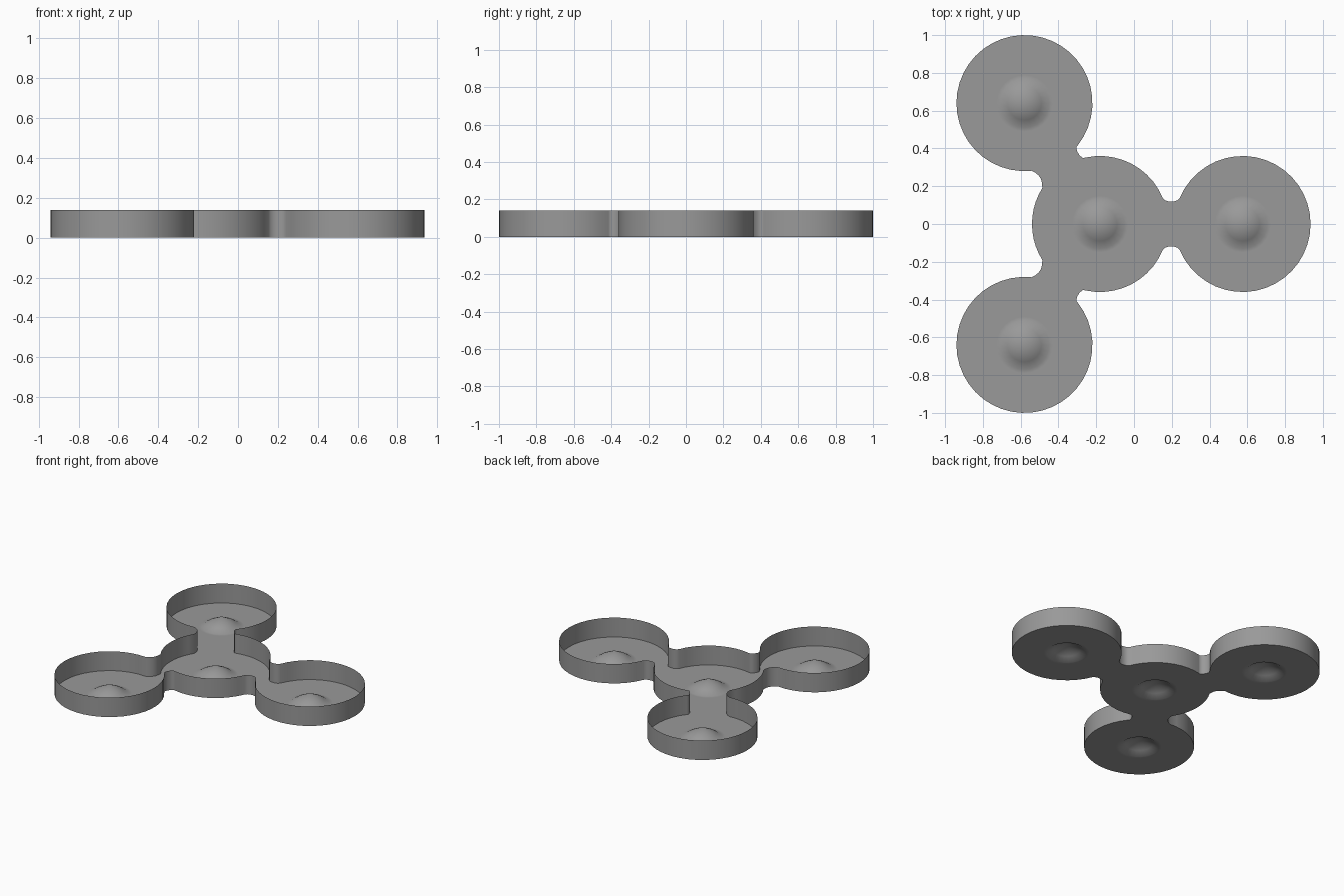
import bpy, bmesh, math
from mathutils import Vector

if "Cube" in bpy.data.objects:
    bpy.data.objects.remove(bpy.data.objects["Cube"])

R, H = 0.36, 0.14                     # pan radius, wall height
HUB = Vector((-0.18, 0))
LOBES = [Vector((0.575, 0)), Vector((-0.58, 0.64)), Vector((-0.58, -0.64))]
NECK = [(0.126, 0.126), (0.108, 0.146), (0.146, 0.108)]  # neck half widths: each side
BUMP = [(0.15, 0.0), (0.13, 0.0), (0.09, 0.025)]       # rings of a raised cone
PEAK = 0.07


def arc(c, a0, a1, n):
    return [c + R * Vector((math.cos(a0 + (a1 - a0) * i / n),
                            math.sin(a0 + (a1 - a0) * i / n))) for i in range(n + 1)]


# Outline: walk counter-clockwise round the hub, detouring round each lobe
def outline():
    pts = []
    angles = [math.atan2((l - HUB).y, (l - HUB).x) % math.tau for l in LOBES]
    for i, (lobe, a) in enumerate(zip(LOBES, angles)):
        u = (lobe - HUB).normalized()
        p = Vector((-u.y, u.x))
        mid = (lobe + HUB) / 2
        # the neck's right side comes first, its left side on the way back
        w1, w0 = NECK[i]
        h0, h1 = (math.asin((w + 0.012) / R) for w in (w0, w1))

        def throat(w, s):
            return [mid + u * t + p * s * (w - d)
                    for t, d in ((-0.033, 0.0), (-0.012, 0.007), (0.012, 0.007), (0.033, 0.0))]
        if i:
            w0, w1, h0, h1 = w1, w0, h1, h0
        pts += throat(w0, -1)
        pts += arc(lobe, a + math.pi + h0, a + 3 * math.pi - h1, 36)
        pts += throat(w1, 1)[::-1]
        nxt = angles[(i + 1) % 3] + (math.tau if i == 2 else 0)
        nh = math.asin((NECK[(i + 1) % 3][0] + 0.012) / R)
        pts += arc(HUB, a + h1, nxt - nh, 10)
    return pts


bm = bmesh.new()

# Wall, open at the top
pts = outline()
low = [bm.verts.new((p.x, p.y, 0)) for p in pts]
top = [bm.verts.new((p.x, p.y, H)) for p in pts]
n = len(pts)
for i in range(n):
    j = (i + 1) % n
    bm.faces.new((low[i], low[j], top[j], top[i])).smooth = True
floor_edges = [bm.edges.get((low[i], low[(i + 1) % n])) for i in range(n)]

# Raised cones in the floor of each pan
S = 24
for c in [HUB] + LOBES:
    rings = [[bm.verts.new((c.x + r * math.cos(math.tau * k / S),
                            c.y + r * math.sin(math.tau * k / S), z)) for k in range(S)]
             for r, z in BUMP]
    tip = bm.verts.new((c.x, c.y, PEAK))
    for k in range(S):
        m = (k + 1) % S
        for a, b in zip(rings, rings[1:]):
            bm.faces.new((a[k], a[m], b[m], b[k])).smooth = True
        bm.faces.new((rings[-1][k], rings[-1][m], tip)).smooth = True
        floor_edges.append(bm.edges.get((rings[0][k], rings[0][m])))

# Flat floor between the wall and the cones
res = bmesh.ops.triangle_fill(bm, edges=floor_edges, use_beauty=True, normal=(0, 0, 1))
for f in res["geom"]:
    if isinstance(f, bmesh.types.BMFace):
        f.smooth = False
        f.normal_update()
        if f.normal.z < 0:
            f.normal_flip()

me = bpy.data.meshes.new("four_pan_tray")
bm.to_mesh(me)
bm.free()
ob = bpy.data.objects.new("four_pan_tray", me)
bpy.context.collection.objects.link(ob)

# Dark grey
mat = bpy.data.materials.new("dark_grey")
mat.diffuse_color = (0.32, 0.32, 0.32, 1)
mat.use_nodes = True
mat.node_tree.nodes["Principled BSDF"].inputs["Base Color"].default_value = mat.diffuse_color
me.materials.append(mat)
